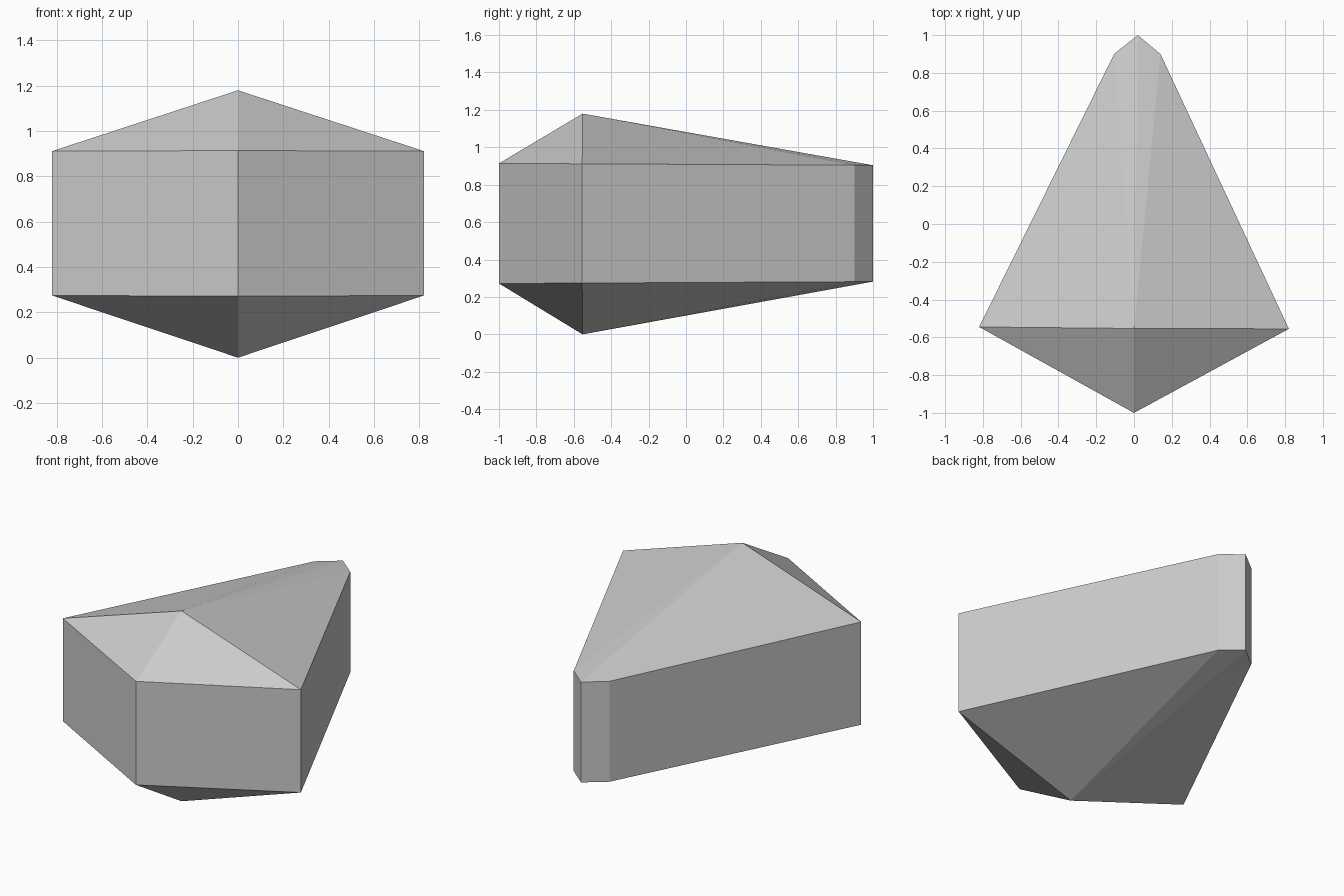
import bpy
import bmesh

# Remove the default cube
cube = bpy.data.objects.get("Cube")
if cube:
    bpy.data.objects.remove(cube, do_unlink=True)

# Plain grey material
grey = bpy.data.materials.new("light_grey")
grey.use_nodes = True
colour = (0.6, 0.6, 0.6, 1)
grey.diffuse_color = colour
grey.node_tree.nodes["Principled BSDF"].inputs["Base Color"].default_value = colour

# Kite-shaped outline with a blunted back tip, counter-clockwise from the front
outline = [(0, -1), (0.82, -0.555), (0.14, 0.9), (0.02, 1), (-0.105, 0.9), (-0.82, -0.545)]
apex_y = -0.553

bm = bmesh.new()


def rim(z_front, z_back):
    """Outline ring whose height drifts slightly from front to back."""
    return [bm.verts.new((x, y, z_front + (z_back - z_front) * (y + 1) / 2))
            for x, y in outline]


lower = rim(0.272, 0.282)
upper = rim(0.914, 0.904)
bottom = bm.verts.new((0, apex_y, 0))
top = bm.verts.new((0, apex_y, 1.18))

# Upright walls, with a pointed cap above and below
for i in range(len(outline)):
    j = (i + 1) % len(outline)
    bm.faces.new((lower[i], lower[j], upper[j], upper[i]))
    bm.faces.new((upper[i], upper[j], top))
    bm.faces.new((lower[j], lower[i], bottom))

bmesh.ops.recalc_face_normals(bm, faces=bm.faces)
mesh = bpy.data.meshes.new("faceted_stone")
bm.to_mesh(mesh)
bm.free()
mesh.materials.append(grey)
stone = bpy.data.objects.new("faceted_stone", mesh)
bpy.context.collection.objects.link(stone)
